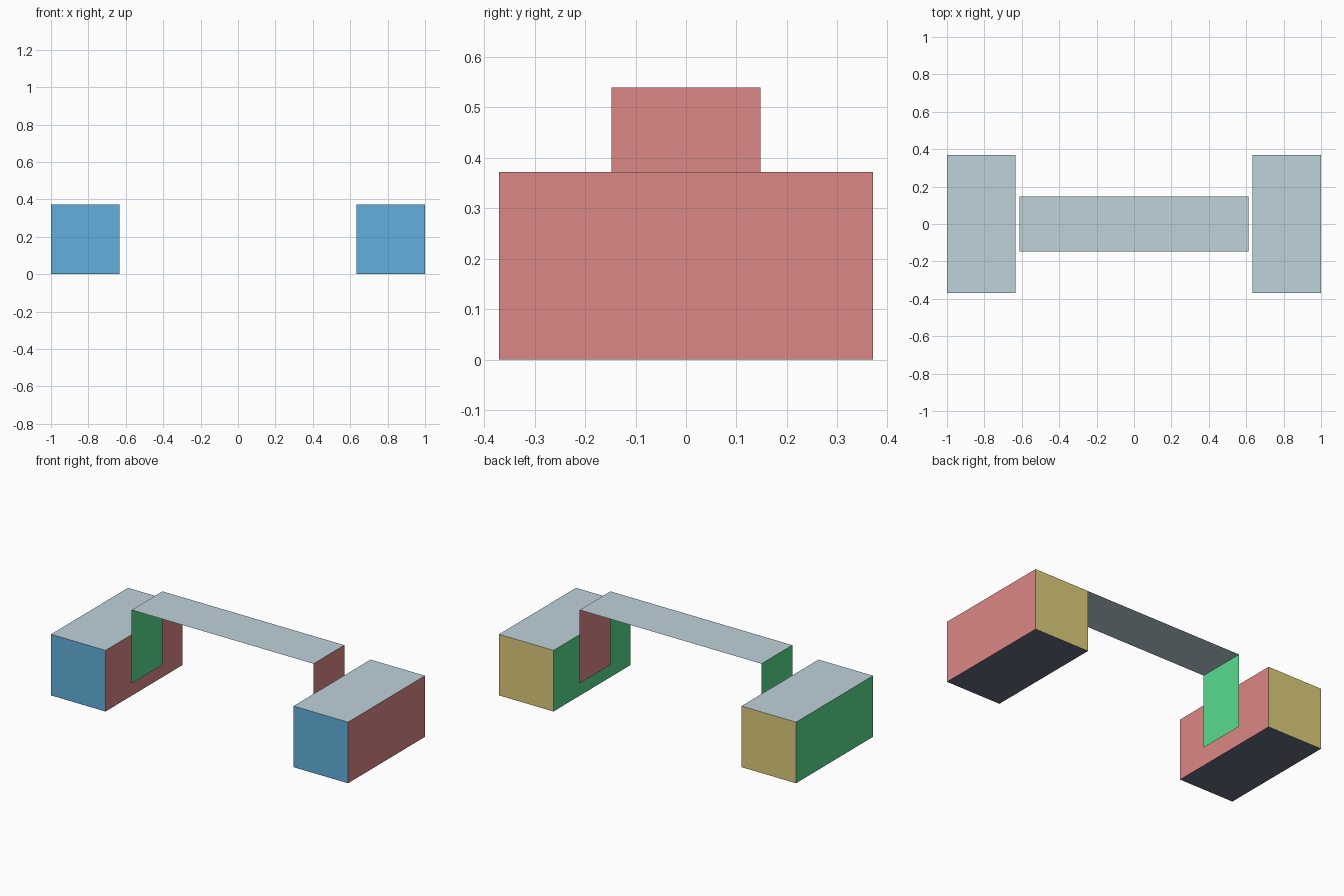
import bpy, bmesh

if "Cube" in bpy.data.objects:
    bpy.data.objects.remove(bpy.data.objects["Cube"])


def linear(c):
    c /= 255
    return c / 12.92 if c <= 0.04045 else ((c + 0.055) / 1.055) ** 2.4


def material(name, rgb):
    m = bpy.data.materials.new(name)
    m.diffuse_color = (*[linear(c) for c in rgb], 1)
    m.use_nodes = True
    m.node_tree.nodes["Principled BSDF"].inputs["Base Color"].default_value = m.diffuse_color
    return m


# One colour per facing direction
MATS = [material(*a) for a in (
    ("front_blue", (98, 176, 220)),
    ("back_yellow", (221, 204, 122)),
    ("right_red", (219, 135, 133)),
    ("left_green", (87, 220, 142)),
    ("top_pale_grey", (191, 210, 219)),
    ("bottom_slate", (101, 111, 129)))]


def direction_index(n):
    if abs(n.y) > 0.5:
        return 0 if n.y < 0 else 1
    if abs(n.x) > 0.5:
        return 2 if n.x > 0 else 3
    return 4 if n.z > 0 else 5


def box_part(name, lo, hi, keep=range(6)):
    """Box between two corners, keeping only the faces in the given directions."""
    bm = bmesh.new()
    bmesh.ops.create_cube(bm, size=1)
    for v in bm.verts:
        v.co = [(a + b) / 2 + c * (b - a) for a, b, c in zip(lo, hi, v.co)]
    bm.normal_update()
    for f in bm.faces:
        f.material_index = direction_index(f.normal)
    drop = [f for f in bm.faces if f.material_index not in keep]
    bmesh.ops.delete(bm, geom=drop, context='FACES')
    me = bpy.data.meshes.new(name)
    bm.to_mesh(me)
    bm.free()
    for m in MATS:
        me.materials.append(m)
    ob = bpy.data.objects.new(name, me)
    bpy.context.collection.objects.link(ob)
    return ob


# End blocks
box_part("left_block", (-1, -0.37, 0), (-0.633, 0.37, 0.372))
box_part("right_block", (0.633, -0.37, 0), (1, 0.37, 0.372))

# Thin bridge sheet with a hanging flap at each end
box_part("bridge_sheet", (-0.612, -0.148, 0.092), (0.612, 0.148, 0.539), keep=(2, 3, 4))
